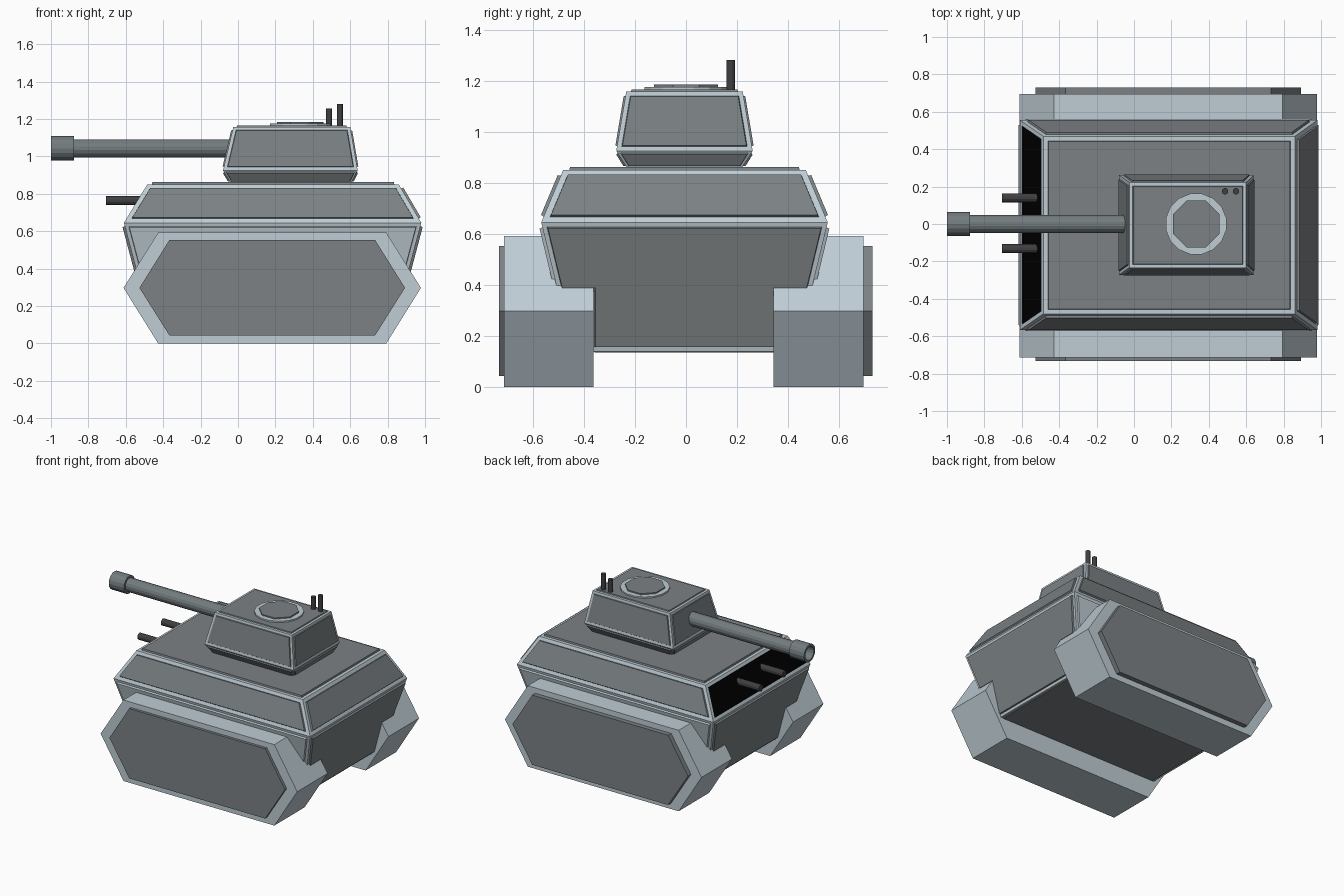
import bpy, bmesh, math
from mathutils import Matrix, Vector

if "Cube" in bpy.data.objects:
    bpy.data.objects.remove(bpy.data.objects["Cube"])


def material(name, rgb):
    m = bpy.data.materials.new(name)
    m.diffuse_color = (*rgb, 1)
    m.use_nodes = True
    m.node_tree.nodes["Principled BSDF"].inputs["Base Color"].default_value = m.diffuse_color
    return m


FRAME = material("frame_grey", (0.52, 0.61, 0.66))
PLATE = material("plate_grey", (0.20, 0.22, 0.23))
STEEL = material("gun_steel", (0.17, 0.20, 0.21))
DARK = material("dark_metal", (0.05, 0.05, 0.055))
BLACK = material("black_slot", (0.0, 0.0, 0.0))
CY = -0.006  # hull centre line


def finish(bm, name, *mats):
    me = bpy.data.meshes.new(name)
    bm.to_mesh(me)
    bm.free()
    for m in mats:
        me.materials.append(m)
    ob = bpy.data.objects.new(name, me)
    bpy.context.collection.objects.link(ob)
    return ob


def bridge(loops):
    """Closed solid through a list of equal point loops."""
    bm = bmesh.new()
    rows = [[bm.verts.new(p) for p in loop] for loop in loops]
    n = len(rows[0])
    for a, b in zip(rows, rows[1:]):
        for i in range(n):
            j = (i + 1) % n
            bm.faces.new((a[i], a[j], b[j], b[i]))
    bm.faces.new(rows[0][::-1])
    bm.faces.new(rows[-1])
    bmesh.ops.recalc_face_normals(bm, faces=bm.faces)
    return bm


def rect(x0, x1, hy, z):
    return [(x0, CY - hy, z), (x1, CY - hy, z), (x1, CY + hy, z), (x0, CY + hy, z)]


def plate(bm, faces, border, depth, mat=1):
    """Raised (or sunk) armour plate inside a light border."""
    for f in faces:
        bmesh.ops.inset_individual(bm, faces=[f], thickness=border, use_even_offset=True)
        lip = bmesh.ops.inset_individual(bm, faces=[f], thickness=0.003, depth=depth,
                                         use_even_offset=True)["faces"]
        for g in lip + [f]:
            g.material_index = mat


def facing(bm, test):
    bm.normal_update()
    return [f for f in bm.faces if test(f.normal)]


def rod(name, start, end, r, sides, mat):
    a, b = Vector(start), Vector(end)
    bm = bmesh.new()
    rot = (b - a).to_track_quat('Z', 'Y').to_matrix().to_4x4()
    bmesh.ops.create_cone(bm, cap_ends=True, segments=sides, radius1=r, radius2=r,
                          depth=(b - a).length,
                          matrix=Matrix.Translation((a + b) / 2) @ rot
                          @ Matrix.Rotation(math.pi / sides, 4, 'Z'))
    return finish(bm, name, mat)


# Tracks: hexagonal pods with a raised outer plate
def hexagon(tip, flat, z0, z1, y):
    c, m = 0.183, 0.297
    return [(c - tip, y, m), (c - flat, y, z1), (c + flat, y, z1),
            (c + tip, y, m), (c + flat, y, z0), (c - flat, y, z0)]


for side, inner, outer, face in (("right", -0.362, -0.713, -0.733),
                                 ("left", 0.342, 0.695, 0.73)):
    finish(bridge([hexagon(0.795, 0.61, 0, 0.592, y) for y in (inner, outer)]),
           side + "_track", FRAME)
    finish(bridge([hexagon(0.71, 0.55, 0.043, 0.553, y) for y in (outer, face)]),
           side + "_track_plate", PLATE)

# Lower hull: T-shaped section with sloping ends
section = [(-0.37, 0.14), (0.37, 0.14), (0.37, 0.37), (0.495, 0.37),
           (0.561, 0.645), (-0.561, 0.645), (-0.495, 0.37), (-0.37, 0.37)]
ends = [[(x + s * 0.265 * (0.645 - z), CY + y, z) for y, z in section]
        for x, s in ((-0.61, 1), (0.98, -1))]
bm = bridge(ends)
sides = [f for f in facing(bm, lambda n: abs(n.y) > 0.9)
         if f.calc_center_median().z > 0.45]
caps = facing(bm, lambda n: abs(n.x) > 0.9)
floor = [f for f in facing(bm, lambda n: n.z < -0.9) if f.calc_center_median().z < 0.2]
plate(bm, sides, 0.02, 0.012, 0)
plate(bm, caps, 0.018, 0.013)
plate(bm, floor, 0.015, 0.005)
finish(bm, "lower_hull", FRAME, PLATE)

# Upper hull: tapered deck with plates and a black front slot
bm = bridge([rect(-0.61, 0.98, 0.561, 0.645), rect(-0.485, 0.86, 0.475, 0.85)])
slot = facing(bm, lambda n: n.x < -0.5)
others = facing(bm, lambda n: n.x > -0.5 and n.z > 0.1)
plate(bm, others, 0.024, 0.012)
plate(bm, slot, 0.022, -0.006, 2)
finish(bm, "upper_hull", FRAME, PLATE, BLACK)

# Turret
bm = bridge([rect(-0.04, 0.605, 0.225, 0.858), rect(-0.08, 0.64, 0.267, 0.925),
             rect(-0.025, 0.60, 0.228, 1.158)])
low = facing(bm, lambda n: -0.9 < n.z < -0.05)
high = facing(bm, lambda n: n.z > 0.05)
plate(bm, low, 0.010, 0.008)
plate(bm, high, 0.018, 0.007)
finish(bm, "turret", FRAME, PLATE)

# Main gun with a hollow muzzle
rod("gun_barrel", (-0.92, 0, 1.043), (0.0, 0, 1.043), 0.049, 16, STEEL)
bm = bmesh.new()
bmesh.ops.create_cone(bm, cap_ends=True, segments=16, radius1=0.065, radius2=0.065,
                      depth=0.122, matrix=Matrix.Translation((-0.939, 0, 1.043))
                      @ Matrix.Rotation(math.pi / 2, 4, 'Y'))
mouth = facing(bm, lambda n: n.x < -0.9)
bmesh.ops.inset_individual(bm, faces=mouth, thickness=0.016, use_even_offset=True)
bmesh.ops.inset_individual(bm, faces=mouth, thickness=0.0005, depth=-0.07)
finish(bm, "gun_muzzle", STEEL)

# Hull guns
for side, y in (("right", -0.132), ("left", 0.14)):
    rod(side + "_hull_gun", (-0.705, y, 0.763), (-0.5, y, 0.763), 0.025, 12, DARK)

# Roof hatch
rod("hatch_ring", (0.332, 0, 1.15), (0.332, 0, 1.175), 0.165, 16, FRAME)
rod("hatch_lid", (0.332, 0, 1.16), (0.332, 0, 1.184), 0.135, 8, PLATE)

# Aerials
for name, x, top in (("front_aerial", 0.487, 1.255), ("rear_aerial", 0.545, 1.28)):
    rod(name, (x, 0.175, 1.15), (x, 0.175, top), 0.017, 12, DARK)
